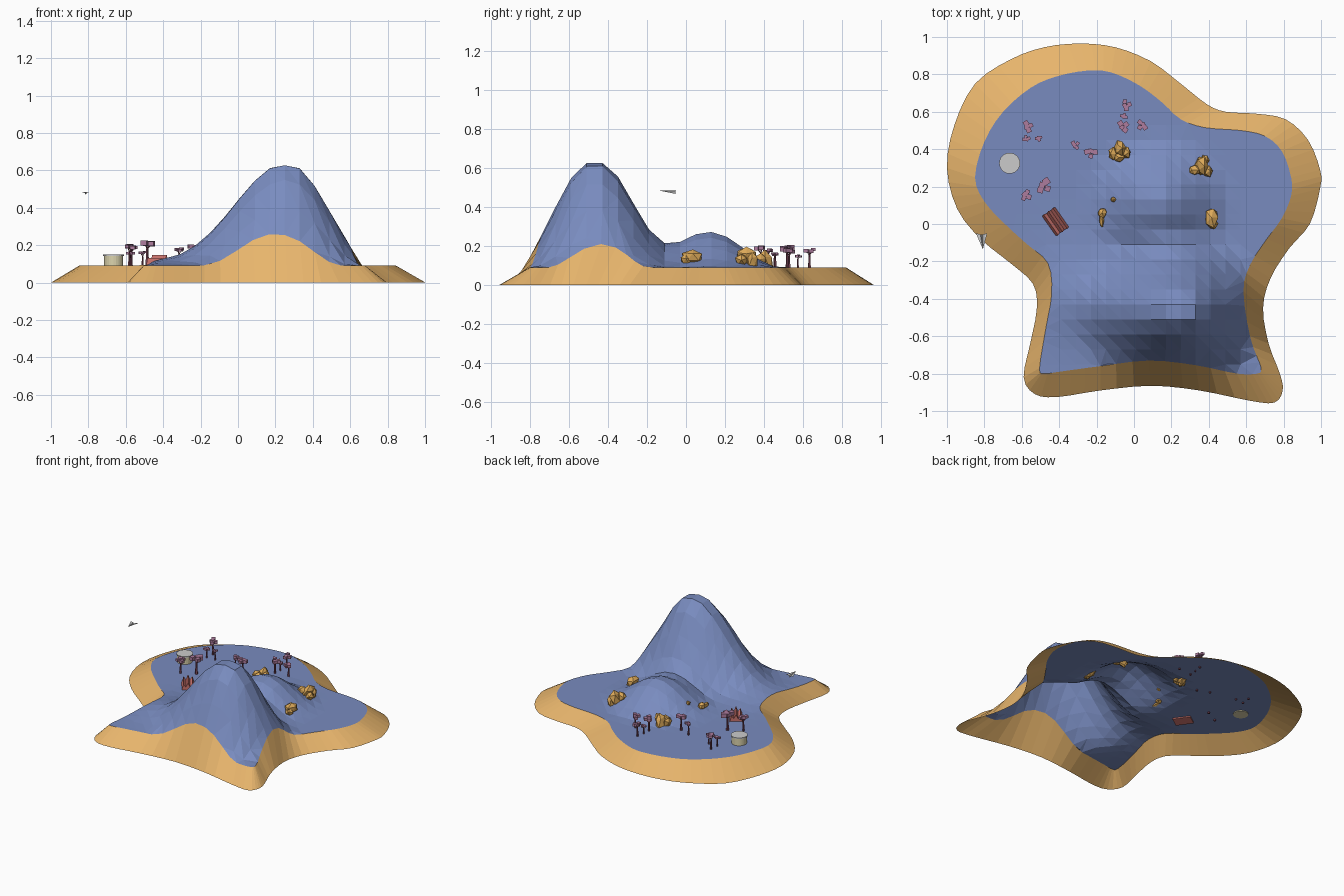
import bpy, bmesh, math, random
from mathutils import Vector, Matrix
from mathutils.geometry import delaunay_2d_cdt

if "Cube" in bpy.data.objects:
    bpy.data.objects.remove(bpy.data.objects["Cube"])

random.seed(4)


def material(name, r, g, b):
    m = bpy.data.materials.new(name)
    m.diffuse_color = (r, g, b, 1)
    m.use_nodes = True
    m.node_tree.nodes["Principled BSDF"].inputs["Base Color"].default_value = m.diffuse_color
    return m


SAND = material("sand", .80, .46, .15)
BLUE = material("land_blue", .19, .26, .52)
ROCK = material("rock_ochre", .72, .40, .10)
LEAF = material("leaf_mauve", .42, .20, .34)
BARK = material("bark_maroon", .20, .06, .10)
RED = material("tent_red", .70, .20, .18)
CREAM = material("cream", .72, .66, .42)


def add(name, verts, faces, mat=None):
    me = bpy.data.meshes.new(name)
    me.from_pydata([tuple(v) for v in verts], [], faces)
    ob = bpy.data.objects.new(name, me)
    bpy.context.collection.objects.link(ob)
    if mat:
        me.materials.append(mat)
    return ob


def finish(name, bm, mat=None):
    me = bpy.data.meshes.new(name)
    bmesh.ops.recalc_face_normals(bm, faces=bm.faces)
    bm.to_mesh(me)
    bm.free()
    ob = bpy.data.objects.new(name, me)
    bpy.context.collection.objects.link(ob)
    if mat:
        me.materials.append(mat)


# terrain height: mountain, saddle hill and a low ridge on a flat base
def bump(dx, dy, left, right, front, back):
    r = math.hypot(dx / (left if dx < 0 else right), dy / (front if dy < 0 else back))
    return .5 * (1 + math.cos(math.pi * min(r, 1)))


def height(x, y):
    peak = .56 * bump(x - .26, y + .47, .62, .48, .43, .45)
    hill = .185 * bump(x - .14, y - .12, .42, .40, .42, .37)
    ridge = .055 * math.exp(-((x + .28) ** 2 + (y + .4) ** 2) / .04)
    return min(.09 + peak + hill + ridge, .627)


# shoreline and plateau edge, clockwise from the west
SHORE = [(-1, .3), (-.96, .53), (-.85, .75), (-.66, .88), (-.48, .945), (-.29, .965),
         (-.1, .945), (.09, .87), (.25, .75), (.39, .64), (.49, .6), (.65, .59), (.81, .56),
         (.93, .45), (.995, .29), (.995, .19), (.94, 0), (.83, -.13), (.73, -.29),
         (.69, -.45), (.72, -.64), (.78, -.8), (.795, -.89), (.75, -.955), (.62, -.945),
         (.35, -.89), (.09, -.865), (-.18, -.89), (-.41, -.925), (-.53, -.91), (-.59, -.82),
         (-.555, -.64), (-.52, -.455), (-.54, -.32), (-.66, -.21), (-.82, -.08), (-.945, .08)]
EDGE = [(-.85, .25), (-.8, .44), (-.7, .6), (-.55, .73), (-.41, .79), (-.25, .82),
        (-.12, .81), (.03, .74), (.15, .65), (.25, .56), (.38, .515), (.57, .5), (.7, .47),
        (.79, .39), (.84, .25), (.84, .15), (.79, .03), (.71, -.08), (.62, -.22),
        (.585, -.36), (.62, -.6), (.67, -.74), (.68, -.78), (.66, -.8), (.55, -.8),
        (.33, -.755), (.08, -.73), (-.18, -.76), (-.4, -.79), (-.48, -.8), (-.505, -.77),
        (-.47, -.55), (-.44, -.37), (-.46, -.21), (-.57, -.11), (-.69, 0), (-.8, .12)]


def smooth_loop(pts, steps=3):
    out, n = [], len(pts)
    for i in range(n):
        a, b, c, d = (Vector(pts[(i + k) % n]) for k in (-1, 0, 1, 2))
        for s in range(steps):
            t = s / steps
            out.append(.5 * (2 * b + (c - a) * t + (2 * a - 5 * b + 4 * c - d) * t * t
                             + (3 * b - a - 3 * c + d) * t ** 3))
    return out[::-1]


shore, edge = smooth_loop(SHORE), smooth_loop(EDGE)
n = len(shore)
skirt = [(p.x, p.y, 0) for p in shore] + [(p.x, p.y, height(p.x, p.y)) for p in edge]
add("sand_shore", skirt, [(i, (i + 1) % n, n + (i + 1) % n, n + i) for i in range(n)], SAND)

# faceted land surface, triangulated inside the plateau edge
inside = [Vector((-.87 + .08 * i, -.83 + .08 * j)) for i in range(23) for j in range(22)]
inside = [p for p in inside if min((p - e).length for e in edge) > .03]
verts, _, faces, *_ = delaunay_2d_cdt(edge + inside, [], [list(range(n))], 1, 1e-5)
used = sorted({i for f in faces for i in f})
index = {v: k for k, v in enumerate(used)}
add("land", [(verts[i].x, verts[i].y, height(verts[i].x, verts[i].y)) for i in used],
    [[index[i] for i in f] for f in faces], BLUE)


# rocks: clusters of jittered low-poly lumps (dx, dy, sx, sy, sz, lean)
def rock(name, x, y, lumps):
    bm = bmesh.new()
    for dx, dy, sx, sy, sz, lean in lumps:
        px, py = x + dx, y + dy
        vs = bmesh.ops.create_icosphere(bm, subdivisions=1, radius=1)["verts"]
        for v in vs:
            v.co *= random.uniform(.85, 1.12)
        m = (Matrix.Translation((px, py, height(px, py) + sz * .45))
             @ Matrix.Rotation(lean, 4, 'Y') @ Matrix.Diagonal((sx, sy, sz, 1)))
        bmesh.ops.transform(bm, matrix=m, verts=vs)
    finish(name, bm, ROCK)


rock("rock_east", .415, .02, [(0, .015, .04, .06, .042, 0), (.005, -.02, .03, .03, .03, .3)])
rock("rock_northeast", .36, .31, [(0, 0, .035, .055, .06, .3), (-.035, -.02, .035, .03, .035, -.5),
                                  (.03, -.025, .03, .035, .035, .6), (.02, .03, .025, .03, .05, .2)])
rock("rock_north", -.075, .385, [(0, .02, .03, .045, .06, .2), (-.035, -.01, .028, .04, .045, -.4),
                                 (.03, 0, .025, .035, .05, .5), (-.005, -.03, .03, .03, .035, 0)])
rock("rock_west", -.17, .03, [(0, .03, .027, .03, .03, 0), (-.004, -.01, .014, .04, .02, .2)])
rock("rock_small", -.11, .13, [(0, 0, .015, .015, .016, 0)])


# trees: thin trunk with branches and blocky foliage
def tree(k, x, y, h, s):
    z = height(x, y)
    trunk, crown = bmesh.new(), bmesh.new()

    def limb(a, b, r):
        d = Vector(b) - Vector(a)
        m = Matrix.Translation((Vector(a) + Vector(b)) / 2) @ d.to_track_quat('Z', 'Y').to_matrix().to_4x4()
        bmesh.ops.create_cone(trunk, cap_ends=True, segments=5, radius1=r, radius2=r * .65,
                              depth=d.length, matrix=m)

    fork = (x, y, z + h * .6)
    limb((x, y, z - .01), fork, .16 * s + .003)
    turn = random.uniform(0, 6.28)
    for i in range(4):
        a, rad = turn + i * 1.57, s * (.15 if i == 3 else .62)
        top = Vector((x + rad * math.cos(a), y + rad * math.sin(a),
                      z + h - s * random.uniform(.35, .75)))
        limb(fork, top, .09 * s)
        w = s * random.uniform(.65, .85)
        m = (Matrix.Translation(top) @ Matrix.Rotation(a + random.uniform(-.4, .4), 4, 'Z')
             @ Matrix.Diagonal((w, w, w * .8, 1)))
        bmesh.ops.create_cube(crown, size=1, matrix=m)
    finish(f"tree_trunk_{k}", trunk, BARK)
    finish(f"tree_crown_{k}", crown, LEAF)


for k, t in enumerate([(-.485, .205, .15, .045), (-.58, .155, .115, .033), (-.57, .52, .12, .032),
                       (-.575, .455, .08, .022), (-.51, .46, .08, .02), (-.315, .42, .1, .026),
                       (-.23, .385, .12, .036), (-.06, .52, .11, .034), (-.045, .635, .105, .032),
                       (.045, .53, .1, .032), (-.055, .575, .07, .02)]):
    tree(k, *t)

# red ridged tent: zigzag section extruded along its length
section = [(-.045, -.01), (-.03, .042), (-.014, .02), (0, .056), (.014, .022), (.03, .044), (.045, -.01)]
c = len(section)
tent = add("tent", [(u, s * (.062 + .006 * (i % 2)), w) for s in (-1, 1) for i, (u, w) in enumerate(section)],
           [(i, (i + 1) % c, c + (i + 1) % c, c + i) for i in range(c)]
           + [tuple(range(c)), tuple(range(2 * c - 1, c - 1, -1))], RED)
tent.location = (-.42, .013, height(-.42, .013))
tent.rotation_euler = (0, 0, math.radians(35))


# round hut with a grey lid
def disc(name, r, z0, z1, mat=None):
    bm = bmesh.new()
    bmesh.ops.create_cone(bm, cap_ends=True, segments=24, radius1=r, radius2=r, depth=z1 - z0,
                          matrix=Matrix.Translation((-.665, .325, (z0 + z1) / 2)))
    finish(name, bm, mat)


disc("hut_wall", .051, .085, .142, CREAM)
disc("hut_lid", .056, .142, .151)

# folded paper glider
add("glider", [(-.808, -.135, .484), (-.845, -.05, .484), (-.822, -.055, .482), (-.813, -.055, .468),
               (-.808, -.055, .482), (-.785, -.05, .484)],
    [(0, 2, 1), (0, 3, 2), (0, 4, 3), (0, 5, 4)])
